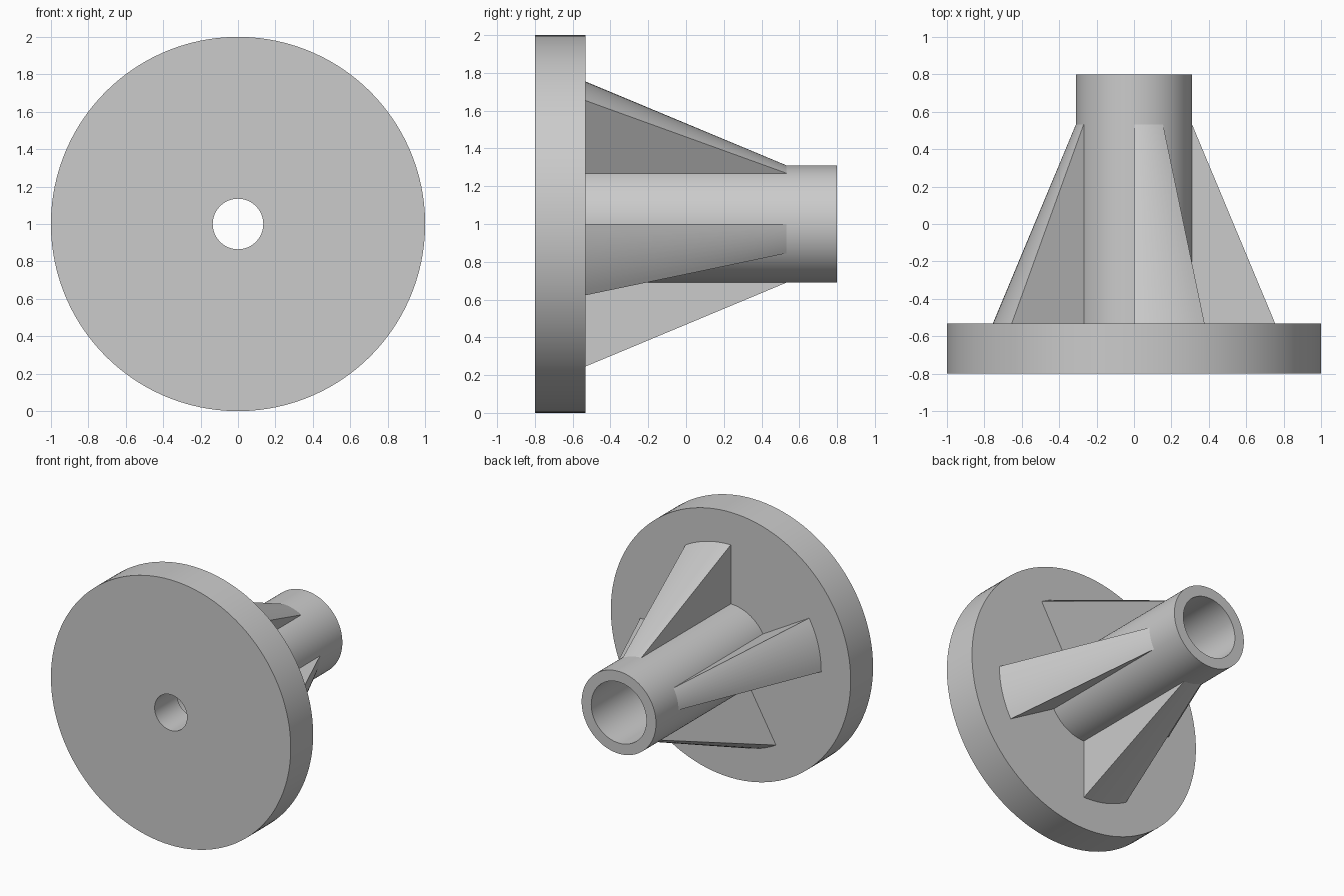
import bpy
import bmesh
from math import radians, cos, sin

old = bpy.data.objects.get("Cube")
if old:
    bpy.data.objects.remove(old, do_unlink=True)

grey = bpy.data.materials.new("plain_grey")
grey.use_nodes = True
colour = (0.6, 0.6, 0.6, 1)
grey.diffuse_color = colour
grey.node_tree.nodes["Principled BSDF"].inputs["Base Color"].default_value = colour

AXIS_Z = 1.0
STEP = 3  # degrees per segment


def lathe(name, profile, start=0, sweep=360):
    """Turn a closed (radius, y) profile about the horizontal y axis."""
    bm = bmesh.new()
    full = sweep == 360
    steps = sweep // STEP
    rings = []
    for i in range(steps if full else steps + 1):
        a = radians(start + i * STEP)
        rings.append([bm.verts.new((r * cos(a), y, AXIS_Z + r * sin(a)))
                      for r, y in profile])
    n = len(profile)
    for i in range(steps):
        p, q = rings[i], rings[(i + 1) % len(rings)]
        for j in range(n):
            k = (j + 1) % n
            bm.faces.new((p[j], p[k], q[k], q[j]))
    if not full:  # close the two radial sides
        bm.faces.new(rings[0])
        bm.faces.new(rings[-1])
    bmesh.ops.recalc_face_normals(bm, faces=bm.faces[:])
    mesh = bpy.data.meshes.new(name)
    bm.to_mesh(mesh)
    bm.free()
    mesh.materials.append(grey)
    obj = bpy.data.objects.new(name, mesh)
    bpy.context.collection.objects.link(obj)
    bpy.ops.object.select_all(action='DESELECT')
    obj.select_set(True)
    bpy.context.view_layer.objects.active = obj
    bpy.ops.object.shade_smooth_by_angle(angle=radians(30))
    return obj


FRONT, FACE, BACK = -0.8, -0.533, 0.8
HUB_R, BORE_R, HOLE_R = 0.31, 0.23, 0.135

# Flange disc with a small hole, and a hub tube with a wider bore
lathe("flange_and_hub", [
    (HOLE_R, FRONT), (1.0, FRONT), (1.0, FACE), (HUB_R, FACE),
    (HUB_R, BACK), (BORE_R, BACK), (BORE_R, FACE), (HOLE_R, FACE)])

# Four tapered wedge ribs, rooted slightly inside the flange and tube wall
for i in range(4):
    lathe(f"rib_{i + 1}", [
        (0.27, -0.55), (0.762, -0.55), (HUB_R, 0.533), (0.27, 0.533)],
        start=60 + 90 * i, sweep=30)
